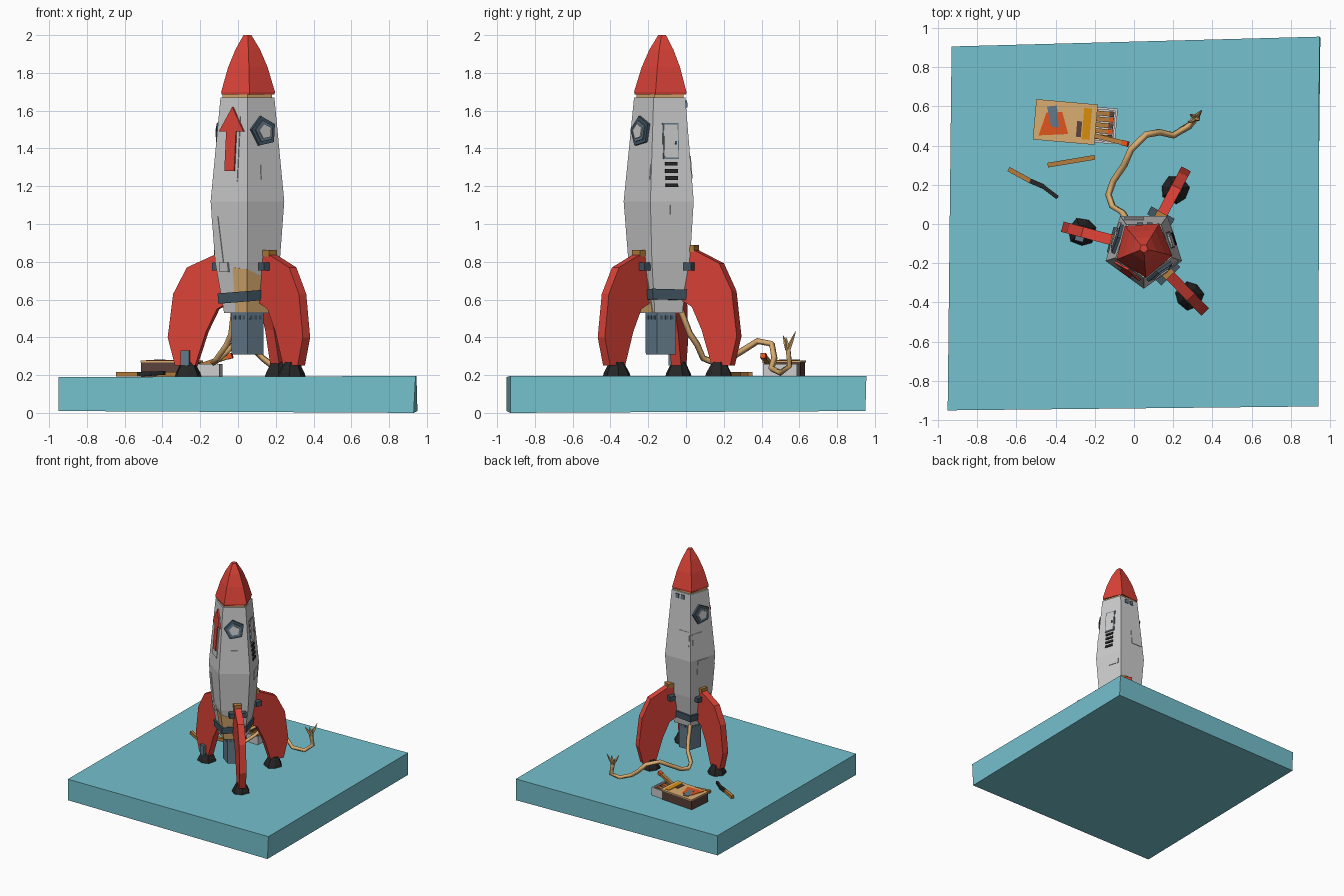
import bpy, bmesh
from math import sin, cos, radians, pi
from mathutils import Vector, Matrix

if "Cube" in bpy.data.objects:
    bpy.data.objects.remove(bpy.data.objects["Cube"])

CX, CY = 0.05, -0.125


def material(name, r, g, b):
    m = bpy.data.materials.new(name)
    m.diffuse_color = [(c / 255) ** 2.2 for c in (r, g, b)] + [1]
    m.use_nodes = True
    m.node_tree.nodes["Principled BSDF"].inputs["Base Color"].default_value = m.diffuse_color
    return m


BLUE, RED = material("blue", 116, 192, 205), material("red", 218, 68, 58)
TAN, WOOD = material("tan", 218, 172, 112), material("wood", 180, 125, 62)
SLATE, STEEL = material("slate", 68, 86, 98), material("steel", 98, 120, 135)
BLACK, BROWN = material("black", 42, 42, 42), material("brown", 92, 68, 62)
ORANGE, YELLOW = material("orange", 225, 85, 35), material("yellow", 215, 140, 20)


def loft(name, rings, mat=None, caps=True):
    """Skin a stack of equal-length closed rings into one solid."""
    bm = bmesh.new()
    rows = [[bm.verts.new(p) for p in ring] for ring in rings]
    n = len(rows[0])
    for a, b in zip(rows, rows[1:]):
        for i in range(n):
            bm.faces.new((a[i], a[(i + 1) % n], b[(i + 1) % n], b[i]))
    if caps:
        bm.faces.new(rows[0])
        bm.faces.new(rows[-1])
    bmesh.ops.recalc_face_normals(bm, faces=bm.faces)
    me = bpy.data.meshes.new(name)
    bm.to_mesh(me)
    bm.free()
    ob = bpy.data.objects.new(name, me)
    bpy.context.collection.objects.link(ob)
    if mat:
        me.materials.append(mat)
    return ob


def penta(r, z, turn=0, tilt=0, c=(CX, CY)):
    angs = [radians(-90 + turn + 72 * i) for i in range(5)]
    return [(c[0] + r * cos(a), c[1] + r * sin(a), z + tilt * r * cos(a)) for a in angs]


def box(name, c, size, mat=None, frame=Matrix.Identity(4)):
    x, y, h = (s / 2 for s in size)
    c = Vector(c)
    return loft(name, [[frame @ (c + Vector((i * x, j * y, k)))
                        for i, j in ((-1, -1), (1, -1), (1, 1), (-1, 1))] for k in (-h, h)], mat)


def rect(u, z, w, h):
    return [(u - w / 2, z - h / 2), (u + w / 2, z - h / 2), (u + w / 2, z + h / 2), (u - w / 2, z + h / 2)]


# Launch slab, slightly out of square
loft("launch_slab", [
    [(-.95, -.95, .01), (.93, -.93, .0), (.95, .95, .01), (-.93, .90, .02)],
    [(-.95, -.95, .19), (.94, -.93, .195), (.945, .955, .195), (-.93, .905, .19)]], BLUE)

# Five-sided hull, nose and engine
HULL = [(.53, .13), (.80, .18), (1.12, .205), (1.67, .15)]
loft("hull", [penta(r, z) for z, r in HULL])
loft("nose_collar", [penta(.138, 1.66), penta(.138, 1.70)], TAN)
loft("nose_cone", [penta(r, z, 4) for z, r in
                   [(1.685, .148), (1.70, .15), (1.83, .11), (1.925, .068), (2.0, .022)]], RED)
loft("engine_nozzle", [penta(.088, .31), penta(.091, .56)], STEEL)
loft("hull_strap", [penta(r, z, 0, .08) for z, r in [(.59, .150), (.59, .162), (.645, .166), (.645, .15)]], SLATE)


def radius(z):
    for (z0, r0), (z1, r1) in zip(HULL, HULL[1:]):
        if z <= z1:
            return r0 + (r1 - r0) * (z - z0) / (z1 - z0)
    return HULL[-1][1]


def plate(name, ang, pts, d, mat=None, start=-.004):
    """Polygon of (across, height) points laid on one hull face."""
    a = radians(ang)
    n, t = Vector((cos(a), sin(a), 0)), Vector((-sin(a), cos(a), 0))

    def at(u, z, off):
        return Vector((CX, CY, z)) + n * (radius(z) * cos(pi / 5) + off) + t * u
    return loft(name, [[at(u, z, o) for u, z in pts] for o in (start, d)], mat)


def disc(r, z, u=0):
    return [(u + r * cos(2 * pi * i / 5 + .5), z + r * sin(2 * pi * i / 5 + .5)) for i in range(5)]


# Portholes
for ang in (-54, 162):
    plate("porthole_rim", ang, disc(.082, 1.49), .016, SLATE)
    plate("porthole_ring", ang, disc(.06, 1.49), .023, STEEL)
    plate("porthole_glass", ang, disc(.042, 1.49), .03)

# Arrow on its panel
plate("arrow_panel", -126, rect(0, 1.40, .10, .35), .004)
plate("arrow", -126, [(-.032, 1.28), (.032, 1.28), (.032, 1.49), (.08, 1.49), (0, 1.62), (-.08, 1.49),
                      (-.032, 1.49)], .012, RED)

# Hatch, vents and hull panels
plate("hatch_frame", 18, rect(0, 1.44, .088, .19), .005, STEEL)
plate("hatch", 18, rect(0, 1.44, .076, .175), .011)
plate("hatch_handle", 18, rect(.025, 1.43, .01, .02), .018, SLATE)
for i in range(4):
    plate("vent", 18, rect(0, 1.205 + i * .038, .068, .02), .008, BLACK)
plate("right_panel", 18, rect(.04, 1.06, .10, .08), .004)
plate("side_panel", -54, rect(.04, 1.275, .13, .08), .004)
plate("low_panel", -126, [(-.10, .80), (-.05, .80), (-.075, 1.04), (-.115, 1.04)], .004)
plate("small_cap", -126, rect(-.045, .77, .055, .05), .012)
for ang, u, z in ((90, .05, 1.30), (162, 0, 1.05), (126 + 36, -.04, 1.28)):
    plate("rear_panel", ang, rect(u, z, .1, .12), .004)
for u in (-.03, .02):
    plate("nose_tab", 90, rect(u, 1.635, .03, .035), .008, STEEL)

# Bare cardboard where the paint is torn, and nozzle rivets
plate("torn_paint", -126, [(0.0, .535), (.078, .535), (.103, .76), (0.01, .77)], .004, TAN)
plate("torn_paint", -54, [(-.078, .535), (.06, .535), (.05, .70), (-.103, .76)], .004, TAN)
for k in range(5):
    a = radians(-54 + 72 * k)
    for u in (-.03, 0, .03):
        m = Matrix.Translation((CX, CY, 0)) @ Matrix.Rotation(a, 4, 'Z')
        box("nozzle_hole", (.073, u, .505), (.006, .016, .022), SLATE, m)

# Three fins with brackets, hinge tabs and feet
FIN = [(.10, .83), (.155, .845), (.325, .77), (.40, .63), (.43, .40), (.39, .25),
       (.28, .25), (.22, .43), (.16, .55), (.10, .58)]
for ang, shift, lift in ((165, 0, 0), (62, .03, .025), (-46, .02, 0)):
    m = Matrix.Translation((CX, CY, 0)) @ Matrix.Rotation(radians(ang), 4, 'Z')
    loft("fin", [[m @ Vector((r + shift, y, z + lift * (z - .25) / .6)) for r, z in FIN]
                 for y in (-.027, .027)], RED)
    box("fin_tab", (.15 + shift, 0, .845 + lift), (.05, .06, .035), WOOD, m)
    for s in (-1, 1):
        box("fin_bracket", (.155 + shift, s * .045, .775), (.045, .045, .04), SLATE, m)
    loft("foot", [[m @ Vector((.33 + shift / 2 + i * s, j * s, z))
                   for i, j in ((-1, -.6), (-.3, -1), (.6, -.9), (1, 0), (.6, .9), (-.3, 1), (-1, .6))]
                  for s, z in ((.068, .19), (.062, .212), (.034, .27))], BLACK)
    if ang == 165:
        box("fin_clip", (.33, .035, .29), (.045, .03, .08), STEEL, m)

# Fuse rope with frayed end
path = [(-.02, -.03, .55), (-.035, .02, .42), (-.06, .06, .36), (-.11, .09, .29), (-.13, .15, .265),
        (-.105, .22, .28), (-.05, .30, .33), (-.015, .38, .38), (.06, .455, .365), (.13, .468, .29),
        (.20, .452, .235), (.28, .50, .212), (.325, .55, .25), (.315, .54, .34)]
cu = bpy.data.curves.new("fuse", 'CURVE')
cu.dimensions, cu.bevel_depth, cu.bevel_resolution = '3D', .017, 0
cu.use_fill_caps = True
sp = cu.splines.new('POLY')
sp.points.add(len(path) - 1)
for p, co in zip(sp.points, path):
    p.co = (*co, 1)
cu.materials.append(TAN)
bpy.context.collection.objects.link(bpy.data.objects.new("fuse", cu))
for dx, dy, dz in ((-.04, -.025, .08), (.03, .04, .10), (.02, -.01, .07), (-.03, .02, .06)):
    loft("fuse_fray", [penta(r, .33 + f * dz, c=(.315 + f * dx, .54 + f * dy))
                       for r, f in ((.014, 0), (.011, .5), (.002, 1))], TAN)

# Matchbox: sleeve, labels and half-open drawer
m = Matrix.Translation((-.35, .52, .19)) @ Matrix.Rotation(radians(-5), 4, 'Z')
box("matchbox_core", (-.005, 0, .04), (.30, .196, .078), BROWN, m)
box("matchbox_top", (0, 0, .083), (.315, .206, .01), TAN, m)


def label(name, pts, mat=None, top=.091):
    loft(name, [[m @ Vector((x, y, z)) for x, y in pts] for z in (.087, top)], mat)


label("label_shape", [(-.13, -.08), (.02, -.06), (-.02, .05), (-.10, .04)], ORANGE)
label("label_patch", [(-.07, -.03), (-.03, -.03), (-.05, .08), (-.10, .07)], STEEL, .093)
label("label_stripe", [(.09, -.08), (.13, -.08), (.13, .08), (.09, .08)], YELLOW)
label("label_square", [(.06, -.07), (.085, -.07), (.085, .01), (.06, .01)], BROWN)
box("drawer_floor", (.20, 0, .008), (.12, .18, .012), None, m)
box("drawer_end", (.255, 0, .036), (.012, .18, .068), None, m)
for y in (-.085, .085):
    box("drawer_side", (.20, y, .036), (.12, .012, .068), None, m)


def match(name, a, b, mat, w=.024):
    a, b = Vector(a), Vector(b)
    q = (b - a).to_track_quat('X', 'Z').to_matrix().to_4x4()
    return box(name, ((b - a).length / 2, 0, 0), ((b - a).length, w, w), mat, Matrix.Translation(a) @ q)


# Matches in the drawer, one poking out
for i in range(5):
    y = -.06 + i * .03
    match("boxed_match", m @ Vector((.14, y, .045)), m @ Vector((.22, y, .045)), WOOD)
    match("boxed_match_head", m @ Vector((.22, y, .045)), m @ Vector((.245, y, .045)),
          ORANGE if i % 2 else BROWN, .027)
match("poking_match", (-.20, .45, .25), (-.06, .415, .295), WOOD)
match("poking_match_head", (-.06, .415, .295), (-.03, .407, .304), ORANGE, .028)

# Loose and burnt matches on the slab
match("loose_match", (-.44, .30, .205), (-.20, .34, .205), WOOD)
match("burnt_match", (-.64, .28, .205), (-.53, .22, .205), WOOD)
match("burnt_match_tip", (-.53, .22, .205), (-.46, .19, .207), BLACK)
match("burnt_match_tip", (-.465, .192, .207), (-.39, .135, .212), BLACK, .02)
